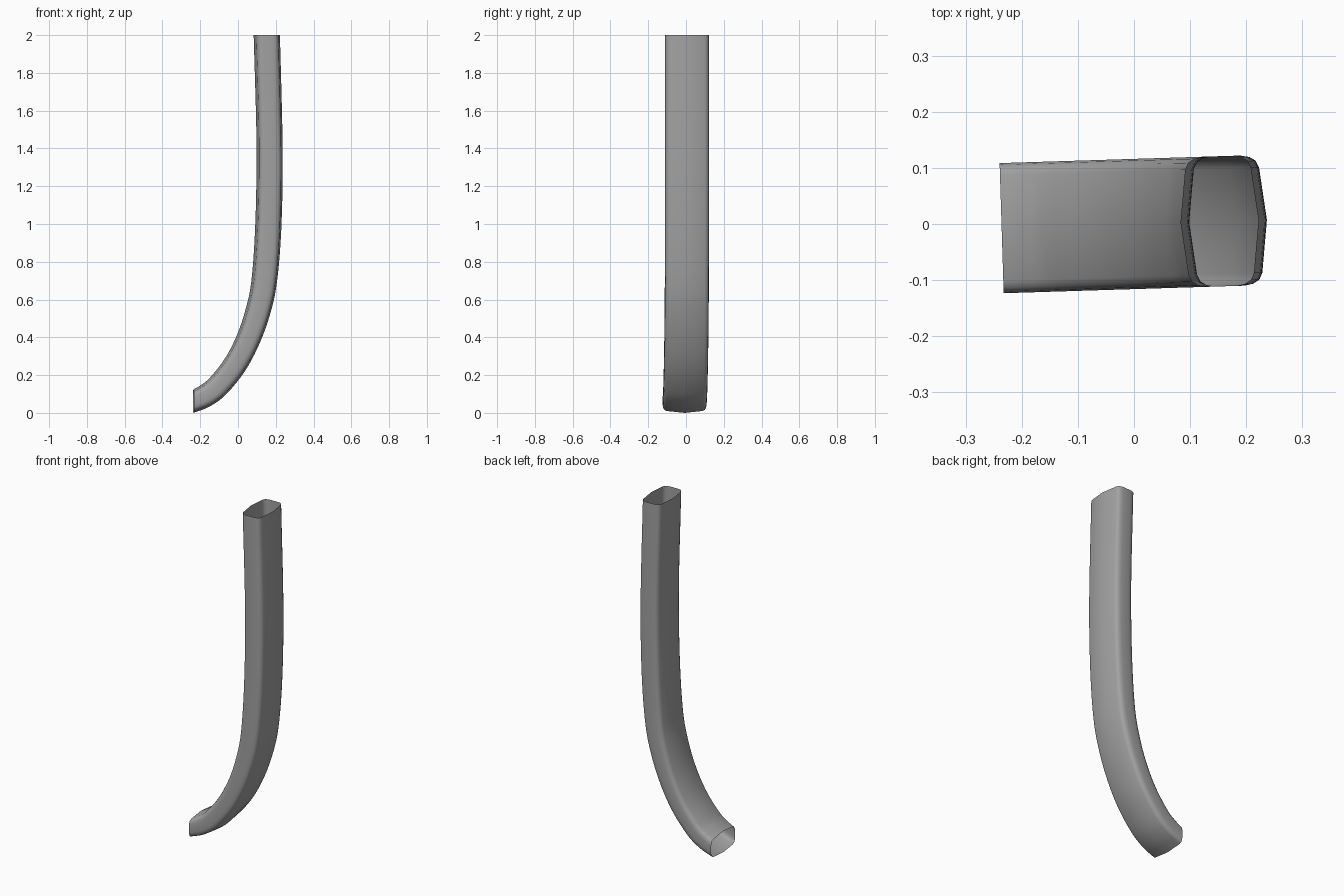
import bpy, bmesh, math
from mathutils import Vector, Matrix

if "Cube" in bpy.data.objects:
    bpy.data.objects.remove(bpy.data.objects["Cube"])

# Side profile: inner and outer edge of the bent tube, as (x, z) from foot to top
INNER = [(-.236, .124), (-.2, .145), (-.15, .185), (-.068, .29), (0, .425), (.046, .57),
         (.071, .70), (.088, .92), (.097, 1.2), (.097, 1.5), (.083, 2)]
OUTER = [(-.236, 0), (-.15, .034), (-.064, .097), (.038, .223), (.118, .376), (.174, .536),
         (.205, .683), (.226, .91), (.236, 1.2), (.235, 1.5), (.222, 2)]
# Quarter of the cross-section: (fraction of half thickness, half width)
QUARTER = [(1, 0), (.84, .094), (.76, .106), (.6, .113), (.36, .116)]
STEPS = 5


def smooth_path(points):
    """Catmull-Rom interpolation through the points."""
    p = [Vector(q) for q in points]
    p = [2 * p[0] - p[1]] + p + [2 * p[-1] - p[-2]]
    path = []
    for a, b, c, d in zip(p, p[1:], p[2:], p[3:]):
        for i in range(STEPS):
            t = i / STEPS
            path.append(b + (c - a) * t / 2 + (2 * a - 5 * b + 4 * c - d) * t * t / 2
                        + (3 * b - a - 3 * c + d) * t ** 3 / 2)
    return path + [p[-2]]


# Closed cross-section, mirrored from the quarter
half = QUARTER + [(-n, w) for n, w in reversed(QUARTER)]
section = half + [(n, -w) for n, w in reversed(half[1:-1])]

# Loft the open-ended tube
bm = bmesh.new()
rings = []
for a, b in zip(smooth_path(INNER), smooth_path(OUTER)):
    mid, reach = (a + b) / 2, (b - a) / 2
    ring = []
    for n, w in section:
        p = mid + reach * n
        ring.append(bm.verts.new((p.x, w, p.y)))
    rings.append(ring)
for low, high in zip(rings, rings[1:]):
    for i in range(len(section)):
        j = (i + 1) % len(section)
        bm.faces.new((low[i], low[j], high[j], high[i]))
bmesh.ops.transform(bm, matrix=Matrix.Rotation(math.radians(1.8), 4, "Z"), verts=bm.verts)
bmesh.ops.recalc_face_normals(bm, faces=bm.faces)

mesh = bpy.data.meshes.new("bent_tube")
bm.to_mesh(mesh)
bm.free()
tube = bpy.data.objects.new("bent_tube", mesh)
bpy.context.collection.objects.link(tube)

# Grey material
grey = bpy.data.materials.new("mid_grey")
grey.use_nodes = True
colour = (.36, .36, .36, 1)
grey.diffuse_color = colour
grey.node_tree.nodes["Principled BSDF"].inputs["Base Color"].default_value = colour
mesh.materials.append(grey)

bpy.context.view_layer.objects.active = tube
tube.select_set(True)
bpy.ops.object.shade_smooth_by_angle(angle=math.radians(40))
